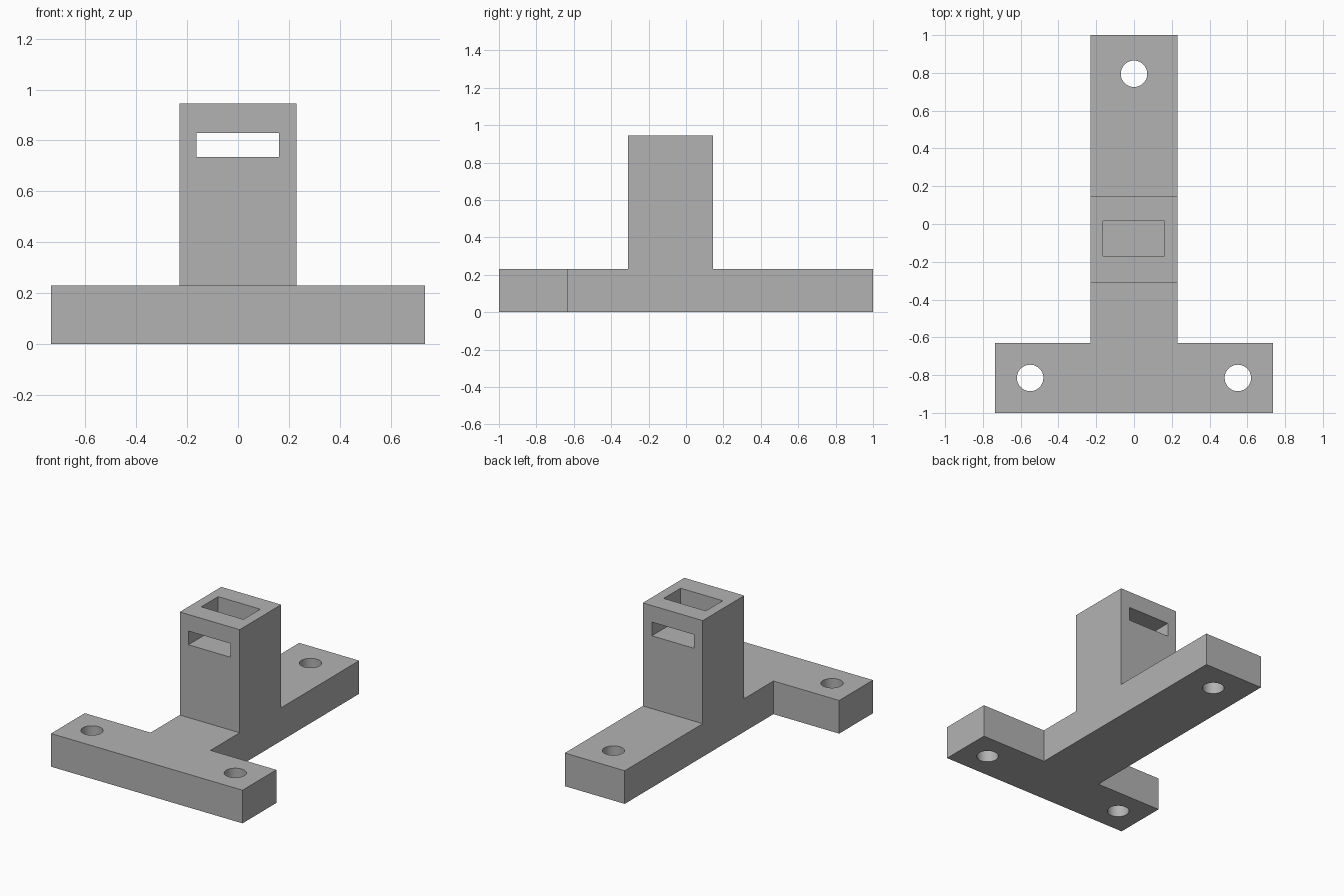
import bpy
import bmesh
import math
from mathutils import Vector

cube = bpy.data.objects.get("Cube")
if cube:
    bpy.data.objects.remove(cube, do_unlink=True)

grey = bpy.data.materials.new("light_grey")
grey.use_nodes = True
GREY = (0.45, 0.45, 0.45, 1)
grey.diffuse_color = GREY
grey.node_tree.nodes["Principled BSDF"].inputs["Base Color"].default_value = GREY


def add_object(name, bm):
    bmesh.ops.recalc_face_normals(bm, faces=bm.faces[:])
    mesh = bpy.data.meshes.new(name)
    bm.to_mesh(mesh)
    bm.free()
    mesh.materials.append(grey)
    obj = bpy.data.objects.new(name, mesh)
    bpy.context.collection.objects.link(obj)
    return obj


def prism(name, points, offset):
    """Extrude a flat outline along an offset."""
    bm = bmesh.new()
    face = bm.faces.new([bm.verts.new(p) for p in points])
    top = bmesh.ops.extrude_face_region(bm, geom=[face])
    verts = [v for v in top["geom"] if isinstance(v, bmesh.types.BMVert)]
    bmesh.ops.translate(bm, verts=verts, vec=Vector(offset))
    return add_object(name, bm)


def box(name, x, y, z):
    outline = [(x[0], y[0], z[0]), (x[1], y[0], z[0]),
               (x[1], y[1], z[0]), (x[0], y[1], z[0])]
    return prism(name, outline, (0, 0, z[1] - z[0]))


def cut(target, cutter):
    cutter.hide_render = True
    mod = target.modifiers.new("cut", 'BOOLEAN')
    mod.operation = 'DIFFERENCE'
    mod.solver = 'EXACT'
    mod.object = cutter
    bpy.context.view_layer.objects.active = target
    bpy.ops.object.modifier_apply(modifier=mod.name)
    bpy.data.objects.remove(cutter, do_unlink=True)


HALF, ARM = 0.23, 0.735          # half widths of the stem and the crossbar
BASE, TOP = 0.23, 0.945          # heights of the base and the tower
STEP = -0.63                     # rear edge of the crossbar
FRONT, BACK = -0.31, 0.145       # tower depth

# T-shaped base plate
half_outline = [(ARM, -1), (ARM, STEP), (HALF, STEP), (HALF, 1)]
outline = half_outline + [(-x, y) for x, y in reversed(half_outline)]
bracket = prism("bracket_body", [(x, y, 0) for x, y in outline], (0, 0, BASE))

# Tower pulled up from the base, so that the body stays one solid
bm = bmesh.new()
bm.from_mesh(bracket.data)
for y in (FRONT, BACK):
    bmesh.ops.bisect_plane(bm, geom=bm.verts[:] + bm.edges[:] + bm.faces[:],
                           plane_co=(0, y, 0), plane_no=(0, 1, 0))
seat = [f for f in bm.faces if f.normal.z > 0.9
        and FRONT < f.calc_center_median().y < BACK]
raised = bmesh.ops.extrude_face_region(bm, geom=seat)
bmesh.ops.translate(bm, vec=(0, 0, TOP - BASE),
                    verts=[v for v in raised["geom"]
                           if isinstance(v, bmesh.types.BMVert)])
bmesh.ops.delete(bm, geom=[f for f in seat if f.is_valid], context='FACES_ONLY')
bmesh.ops.dissolve_limit(bm, angle_limit=0.01, verts=bm.verts[:], edges=bm.edges[:])
bmesh.ops.recalc_face_normals(bm, faces=bm.faces[:])
bm.to_mesh(bracket.data)
bm.free()

# Open pocket in the tower top and the slot through it
SLOT = (-0.163, 0.161)
cut(bracket, box("slot_cutter", SLOT, (-0.5, 0.4), (0.735, 0.83)))
cut(bracket, box("pocket_cutter", SLOT, (-0.17, 0.015), (0.735, 1.1)))

# Screw holes
for x, y in ((-0.55, -0.815), (0.55, -0.815), (0, 0.795)):
    circle = [(x + 0.07 * math.cos(a), y + 0.07 * math.sin(a), -0.1)
              for a in (math.tau * i / 48 for i in range(48))]
    cut(bracket, prism("hole_cutter", circle, (0, 0, 0.5)))

bpy.ops.object.select_all(action='DESELECT')
bracket.select_set(True)
bpy.context.view_layer.objects.active = bracket
bpy.ops.object.shade_smooth_by_angle(angle=math.radians(30))
